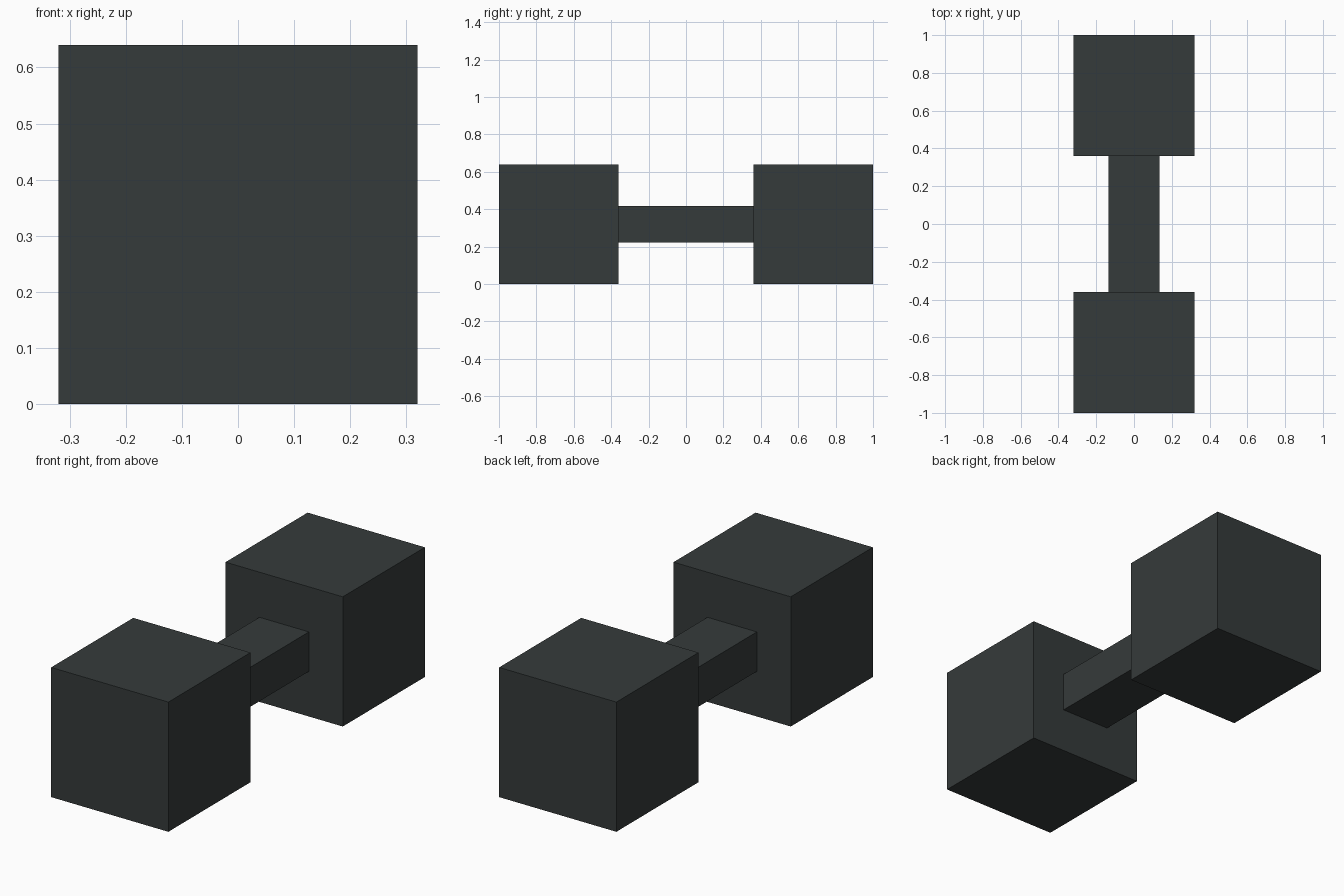
import bpy

if "Cube" in bpy.data.objects:
    bpy.data.objects.remove(bpy.data.objects["Cube"])

# Single dark slate colour
slate = bpy.data.materials.new("dark_slate")
slate.diffuse_color = (0.036, 0.043, 0.043, 1.0)
slate.use_nodes = True
slate.node_tree.nodes["Principled BSDF"].inputs["Base Color"].default_value = slate.diffuse_color


def box(name, size, location):
    bpy.ops.mesh.primitive_cube_add(size=1, location=location)
    obj = bpy.context.object
    obj.name = name
    obj.scale = size
    bpy.ops.object.transform_apply(location=False, rotation=False, scale=True)
    obj.data.materials.append(slate)
    return obj


HEAD = 0.64        # edge length of each weight
MID_Z = HEAD / 2

# Cubic weights at both ends
for name, side in (("front_weight", -1), ("back_weight", 1)):
    box(name, (HEAD, HEAD, HEAD), (0, side * (1 - HEAD / 2), MID_Z))

# Flat rectangular grip between the weights
box("handle", (0.27, 2 * (1 - HEAD), 0.195), (0, 0, MID_Z))
